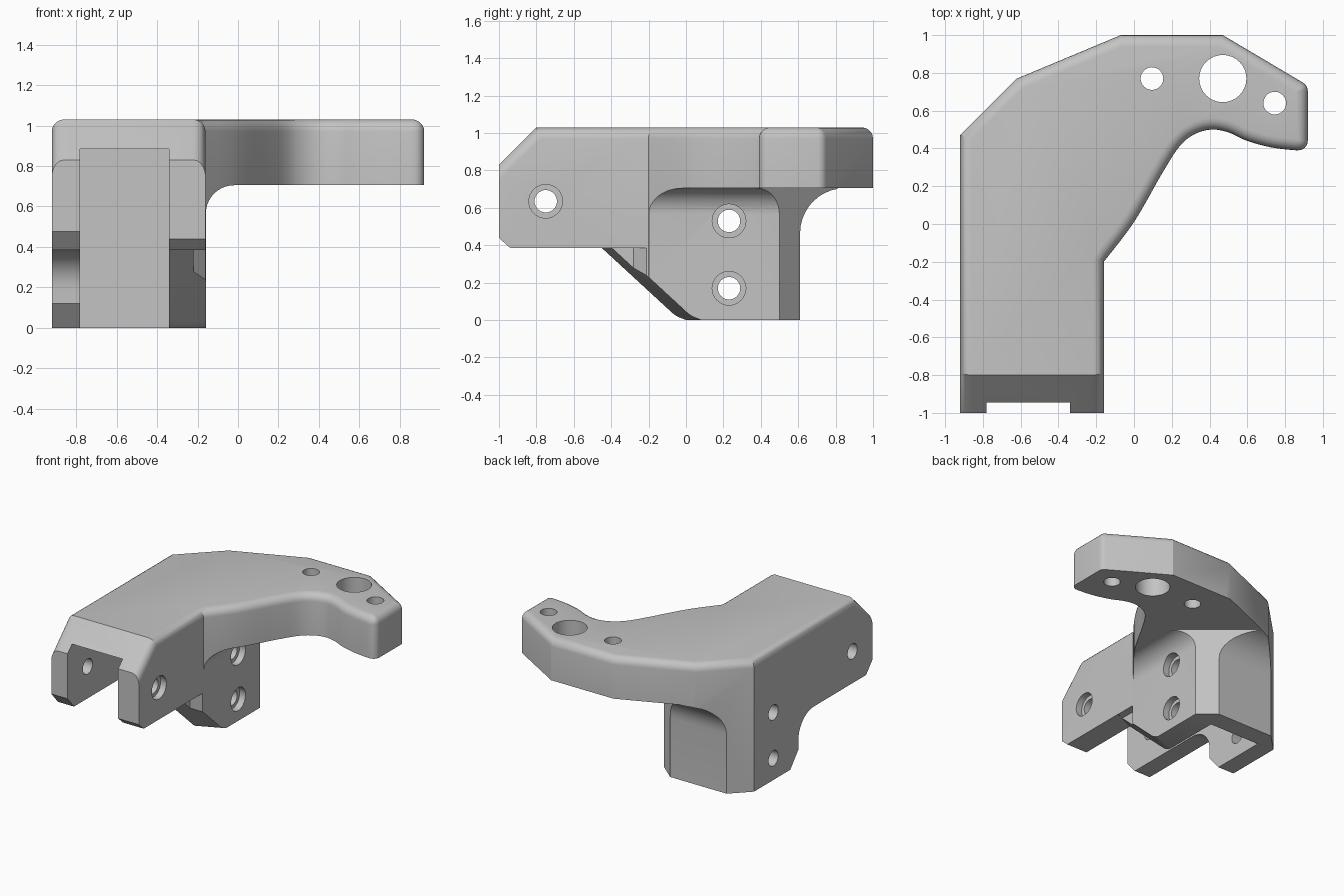
import bpy, bmesh, math
from mathutils import Vector

cube = bpy.data.objects.get("Cube")
if cube:
    bpy.data.objects.remove(cube, do_unlink=True)

grey = bpy.data.materials.new("plain grey")
grey.use_nodes = True
COLOUR = (0.55, 0.55, 0.55, 1)
grey.diffuse_color = COLOUR
grey.node_tree.nodes["Principled BSDF"].inputs["Base Color"].default_value = COLOUR

TOP, UNDER, ARM = 1.03, 0.705, 0.385


def to_object(bm, name):
    bmesh.ops.recalc_face_normals(bm, faces=bm.faces)
    mesh = bpy.data.meshes.new(name)
    bm.to_mesh(mesh)
    bm.free()
    obj = bpy.data.objects.new(name, mesh)
    bpy.context.collection.objects.link(obj)
    return obj


def prism(points, axis, low, high):
    """Extrude a 2D profile along one axis; profile takes the other two in order."""
    bm = bmesh.new()

    def place(p, t):
        co = list(p)
        co.insert("xyz".index(axis), t)
        return bm.verts.new(co)
    a = [place(p, low) for p in points]
    b = [place(p, high) for p in points]
    bm.faces.new(a)
    bm.faces.new(b)
    for i in range(len(a)):
        j = (i + 1) % len(a)
        bm.faces.new((a[i], a[j], b[j], b[i]))
    return bm


def arc(cx, cy, r, start, end, steps=10):
    angles = [math.radians(start + (end - start) * i / steps) for i in range(steps + 1)]
    return [(cx + r * math.cos(t), cy + r * math.sin(t)) for t in angles]


def spline(pts, steps=5):
    """Catmull-Rom curve through the inner points."""
    out = []
    for p0, p1, p2, p3 in zip(pts, pts[1:], pts[2:], pts[3:]):
        p0, p1, p2, p3 = map(Vector, (p0, p1, p2, p3))
        for i in range(steps):
            t = i / steps
            q = (2 * p1 + (p2 - p0) * t + (2 * p0 - 5 * p1 + 4 * p2 - p3) * t * t
                 + (3 * p1 - p0 - 3 * p2 + p3) * t ** 3) / 2
            out.append(tuple(q))
    return out


# Outer envelope: the plan outline with a sloped nose and rounded top edges
inner_curve = spline([(0.9, 0.39), (0.86, 0.39), (0.73, 0.405), (0.6, 0.44), (0.5, 0.485),
                      (0.41, 0.5), (0.32, 0.475), (0.24, 0.41), (0.15, 0.27), (0.0, 0.01),
                      (-0.16, -0.2), (-0.2, -0.25)])
outline = [(-0.92, -1), (-0.92, 0.47), (-0.62, 0.77), (-0.07, 1), (0.47, 1)]
outline += arc(0.87, 0.705, 0.05, 60, 0, 5) + arc(0.87, 0.44, 0.05, 0, -80, 5)
outline += inner_curve + [(-0.16, -0.2), (-0.16, -1)]
bm = prism(outline, "z", 0, TOP)
cut = bmesh.ops.bisect_plane(bm, geom=bm.verts[:] + bm.edges[:] + bm.faces[:],
                             plane_co=(0, -0.8, TOP), plane_no=(0, -1, 1), clear_outer=True)
bmesh.ops.holes_fill(bm, edges=[e for e in cut["geom_cut"] if isinstance(e, bmesh.types.BMEdge)])
bmesh.ops.recalc_face_normals(bm, faces=bm.faces)
rim = [e for e in bm.edges if min(v.co.z for v in e.verts) > 0.8
       and not all(v.co.y < -0.99 for v in e.verts)
       and not all(abs(v.co.y + 0.8) < 0.01 for v in e.verts)]
bmesh.ops.bevel(bm, geom=rim, offset=0.06, segments=5, profile=0.5, affect='EDGES')
bracket = to_object(bm, "bracket_body")
bracket.data.materials.append(grey)


def carve(bm, name):
    cutter = to_object(bm, name)
    cutter.hide_render = True
    mod = bracket.modifiers.new(name, 'BOOLEAN')
    mod.operation, mod.solver, mod.object = 'DIFFERENCE', 'EXACT', cutter
    bpy.context.view_layer.objects.active = bracket
    bpy.ops.object.modifier_apply(modifier=name)
    bpy.data.objects.remove(cutter, do_unlink=True)


def box(x0, x1, y0, y1, z0, z1):
    return prism([(x0, y0), (x1, y0), (x1, y1), (x0, y1)], "z", z0, z1)


def bore(axis, u, v, radius, low, high, name):
    carve(prism(arc(u, v, radius, 0, 348.75, 31), axis, low, high), name)


# Space under the overhanging plate: side and back with fillets, plus a flat corner
side = [(-0.159, -0.2)] + arc(-0.019, UNDER - 0.14, 0.14, 180, 90) + [(1.2, UNDER), (1.2, -0.2)]
carve(prism(side, "y", -0.26, 1.2), "side_space")
back = [(0.61, -0.2)] + arc(0.85, UNDER - 0.24, 0.24, 180, 90) + [(1.2, UNDER), (1.2, -0.2)]
carve(prism(back, "x", -1.2, 1.15), "back_space")
carve(prism([(-0.94, 1.16), (0.21, 0.187), (1.1, 0.187), (1.1, 1.16)], "z", -0.25, UNDER),
      "corner_space")

# Space under the right arm, its slope slightly twisted across the width
right = [(-1.2, -0.15), (-1.2, 0.62), (-0.94, ARM), (-0.45, ARM), (-0.07, 0.035),
         (-0.045, 0.018), (0.0, 0.0), (0.0, -0.15)]
bm = prism(right, "x", -0.6, -0.1)
for v in bm.verts:
    if v.co.y > -0.6:
        v.co.y += 0.45 * (v.co.x + 0.34)
carve(bm, "right_arm_space")
carve(prism([(-0.1, -0.14), (-0.22, -0.28), (-0.22, -1.3), (-0.1, -1.3)], "z", -0.2, ARM - 0.001),
      "right_notch")

# Space under the left arm with a concave fillet
left = [(-1.25, -0.15), (-1.25, 0.765), (-0.92, ARM)] + arc(-0.27, ARM - 0.19, 0.19, 90, 0)
left += [(-0.08, 0.12), (0.02, 0), (0.145, -0.15)]
carve(prism(left, "x", -1.2, -0.7), "left_arm_space")

# Central slot between the two arms
carve(box(-0.78, -0.34, -1.3, 0.46, -0.3, 0.885), "slot")

# Vertical holes in the plate
for x, y, r in [(0.095, 0.77, 0.06), (0.47, 0.77, 0.125), (0.745, 0.64, 0.06)]:
    bore("z", x, y, r, 0.5, 1.3, "plate_hole")

# Cross holes with counterbores on the right-hand wall
for y, z in [(-0.75, 0.635), (0.23, 0.53), (0.23, 0.17)]:
    bore("x", y, z, 0.06, -1.3, 0.3, "cross_hole")
    bore("x", y, z, 0.09, -0.21, 0.3, "counterbore")

bpy.ops.object.select_all(action='DESELECT')
bracket.select_set(True)
bpy.context.view_layer.objects.active = bracket
bpy.ops.object.shade_smooth_by_angle(angle=math.radians(25))
